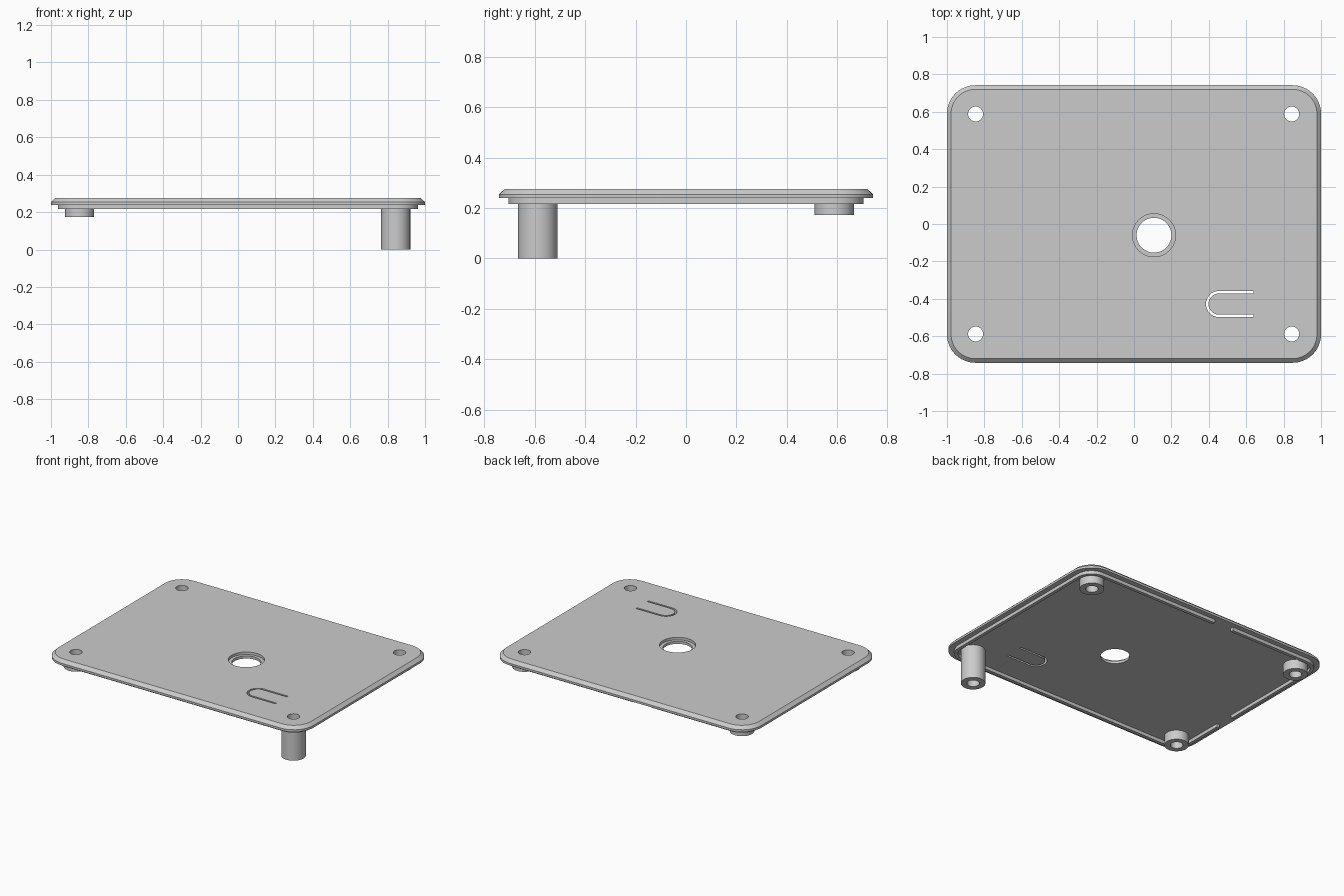
import bpy
import bmesh
from math import cos, sin, pi

if "Cube" in bpy.data.objects:
    bpy.data.objects.remove(bpy.data.objects["Cube"])

grey = bpy.data.materials.new("light_grey")
grey.use_nodes = True
grey.diffuse_color = (0.6, 0.6, 0.6, 1)
grey.node_tree.nodes["Principled BSDF"].inputs["Base Color"].default_value = (0.6, 0.6, 0.6, 1)

HALF_X, HALF_Y, CORNER = 1.0, 0.742, 0.152
TOP, UNDER = 0.275, 0.239
HOLE = (0.107, -0.06)


def arc(cx, cy, r, start, end, steps):
    return [(cx + r * cos(start + (end - start) * i / steps),
             cy + r * sin(start + (end - start) * i / steps)) for i in range(steps + 1)]


def circle(centre, r, steps=48):
    return arc(*centre, r, 0, 2 * pi, steps)[:-1]


def rounded(inset):
    """Rounded rectangle outline, moved inwards by inset."""
    cx, cy, points = HALF_X - CORNER, HALF_Y - CORNER, []
    for quarter, (sx, sy) in enumerate([(1, 1), (-1, 1), (-1, -1), (1, -1)]):
        points += arc(sx * cx, sy * cy, CORNER - inset, quarter * pi / 2, (quarter + 1) * pi / 2, 12)
    return points


def loft(name, rings, closed=False):
    """Join (outline, z) rings; cap the ends or close the tube."""
    bm = bmesh.new()
    loops = [[bm.verts.new((x, y, z)) for x, y in outline] for outline, z in rings]
    for a, b in zip(loops, loops[1:] + (loops[:1] if closed else [])):
        for i in range(len(a)):
            j = (i + 1) % len(a)
            bm.faces.new((a[i], a[j], b[j], b[i]))
    if not closed:
        bm.faces.new(loops[0])
        bm.faces.new(loops[-1])
    bmesh.ops.recalc_face_normals(bm, faces=bm.faces)
    mesh = bpy.data.meshes.new(name)
    bm.to_mesh(mesh)
    bm.free()
    mesh.materials.append(grey)
    obj = bpy.data.objects.new(name, mesh)
    bpy.context.collection.objects.link(obj)
    return obj


def prism(name, outline, low, high):
    return loft(name, [(outline, low), (outline, high)])


def box(x0, x1, y0, y1):
    return [(x0, y0), (x1, y0), (x1, y1), (x0, y1)]


def tube(outer, inner, low, high):
    return [(outer, low), (outer, high), (inner, high), (inner, low)]


def cut(obj, cutters):
    for cutter in cutters:
        mod = obj.modifiers.new("cut", "BOOLEAN")
        mod.operation, mod.solver, mod.object = "DIFFERENCE", "EXACT", cutter
    bpy.context.view_layer.update()
    mesh = bpy.data.meshes.new_from_object(obj.evaluated_get(bpy.context.evaluated_depsgraph_get()))
    obj.modifiers.clear()
    obj.data = mesh
    for cutter in cutters:
        bpy.data.objects.remove(cutter)


def smooth(obj):
    bpy.ops.object.select_all(action="DESELECT")
    obj.select_set(True)
    bpy.context.view_layer.objects.active = obj
    bpy.ops.object.shade_smooth_by_angle()


# Cover plate with a chamfered top edge
plate = loft("cover_plate", [(rounded(0), UNDER), (rounded(0), 0.254), (rounded(0.022), TOP)])

# Screw holes, stepped centre hole and U-shaped slot
screws = [(x, y) for x in (-0.847, 0.843) for y in (-0.588, 0.588)]
cutters = [prism("screw_cutter", circle(p, 0.04, 32), 0.1, 0.4) for p in screws]
cutters.append(prism("centre_cutter", circle(HOLE, 0.093), 0.1, 0.4))
cutters.append(prism("step_cutter", circle(HOLE, 0.115), 0.257, 0.4))
slot_y, slot_end = -0.428, 0.64


def u_path(r):
    return ([(slot_end, slot_y + r)] + arc(0.455, slot_y, r, pi / 2, 3 * pi / 2, 20)
            + [(slot_end, slot_y - r)])


cutters.append(prism("slot_cutter", u_path(0.07) + u_path(0.057)[::-1], 0.1, 0.4))
cut(plate, cutters)
smooth(plate)

# Locating lip under the plate, with two gaps
lip = loft("locating_lip", tube(rounded(0.037), rounded(0.06), 0.216, UNDER), closed=True)
cut(lip, [prism("back_gap", box(-0.23, -0.08, 0.6, 0.8), 0.1, 0.4),
          prism("side_gap", box(-1.1, -0.9, -0.3, -0.16), 0.1, 0.4)])
smooth(lip)

# Screw bosses: three short, one long support post
for x, y in screws:
    long_post = x > 0 and y < 0
    name = "support_post" if long_post else "screw_boss"
    low = 0 if long_post else 0.173
    smooth(loft(name, tube(circle((x, y), 0.078), circle((x, y), 0.04, 48), low, UNDER), closed=True))
